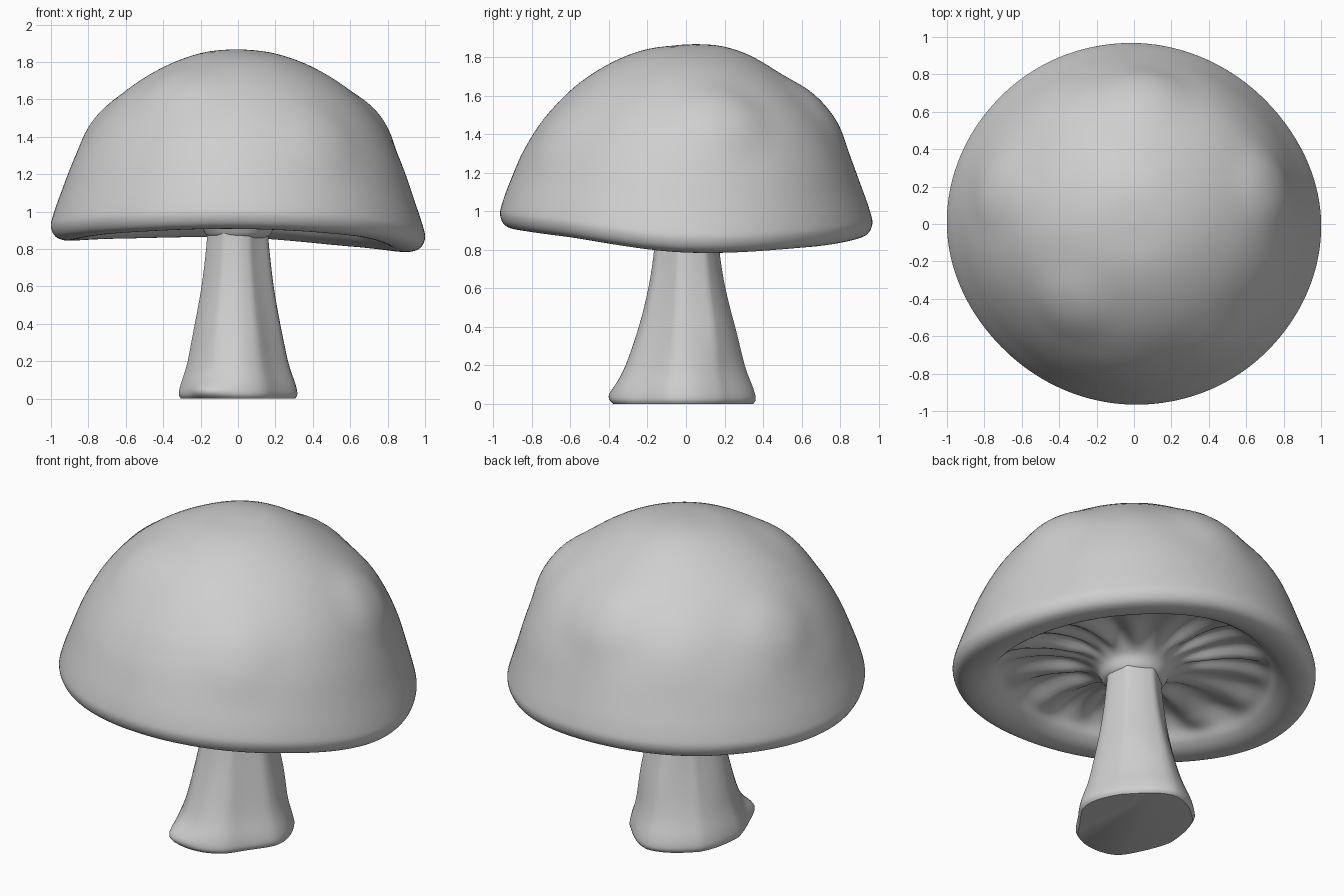
import bpy, bmesh, math
from mathutils import Vector

if "Cube" in bpy.data.objects:
    bpy.data.objects.remove(bpy.data.objects["Cube"])

grey = bpy.data.materials.new("plain_grey")
grey.diffuse_color = (0.62, 0.62, 0.62, 1)
grey.use_nodes = True
grey.node_tree.nodes["Principled BSDF"].inputs["Base Color"].default_value = grey.diffuse_color


def spline(pts, t, closed=False):
    """Catmull-Rom through tuples; t counts points."""
    n = len(pts)
    i = math.floor(t) if closed else min(int(t), n - 2)
    f = t - i
    pick = lambda k: pts[k % n] if closed else pts[max(0, min(n - 1, k))]
    a, b, c, d = (pick(i + k) for k in (-1, 0, 1, 2))
    return [0.5 * (2 * q + (r - p) * f + (2 * p - 5 * q + 4 * r - s) * f * f
                   + (3 * q - p - 3 * r + s) * f ** 3) for p, q, r, s in zip(a, b, c, d)]


def around(values, ang):
    """Smooth value around the circle from evenly spaced samples."""
    return spline([(v,) for v in values], ang / math.tau * len(values), True)[0]


def smooth(a, b, x):
    t = max(0.0, min(1.0, (x - a) / (b - a)))
    return t * t * (3 - 2 * t)


def lathe(name, profile, steps, segs, shape, angle):
    """Revolve a profile; shape(r, z, ang, t) returns the final point."""
    bm = bmesh.new()
    rings = []
    total = (len(profile) - 1) * steps
    for j in range(total + 1):
        t = j / steps
        r, z = spline(profile, t)
        rings.append([bm.verts.new(shape(max(r, 0), z, math.tau * i / segs, t))
                      for i in range(segs)])
    for lo, hi in zip(rings, rings[1:]):
        for i in range(segs):
            k = (i + 1) % segs
            bm.faces.new((lo[i], lo[k], hi[k], hi[i]))
    bmesh.ops.remove_doubles(bm, verts=bm.verts, dist=1e-5)
    bmesh.ops.holes_fill(bm, edges=[e for e in bm.edges if e.is_boundary], sides=0)
    bmesh.ops.recalc_face_normals(bm, faces=bm.faces)
    me = bpy.data.meshes.new(name)
    bm.to_mesh(me)
    bm.free()
    ob = bpy.data.objects.new(name, me)
    bpy.context.collection.objects.link(ob)
    me.materials.append(grey)
    bpy.ops.object.select_all(action='DESELECT')
    ob.select_set(True)
    bpy.context.view_layer.objects.active = ob
    bpy.ops.object.shade_smooth_by_angle(angle=math.radians(angle))
    return ob


# Cap: dome, rounded rim and hollow underside running down to the stem
cap_profile = [(0, 1.86), (.2, 1.843), (.4, 1.772), (.6, 1.645), (.76, 1.48), (.87, 1.295),
               (.948, 1.1), (.99, .98), (1.0, .92), (.975, .87), (.92, .85), (.85, .858),
               (.79, .89), (.73, .945), (.62, .985), (.47, 1.0), (.31, .985), (.21, .94),
               (.15, .86), (0, .86)]
cap_radius = [1.0, .962, .967, .985, 1.0, .965, .965, .983]
# Rim droops on the sides and lifts at the front
rim_lift = [-.064, -.037, .012, .006, -.004, .037, .058, .02]
# Soft bumps on the dome: centre, radius, height
bumps = [((.74, .2, 1.49), .2, .034), ((-.33, -.42, 1.62), .19, .022),
         ((-.03, .2, 1.85), .24, .012), ((.05, .74, 1.54), .22, .034),
         ((-.76, .2, 1.48), .2, .025), ((.45, -.66, 1.4), .2, .015),
         ((.6, .6, 1.35), .35, .018), ((-.4, .68, 1.45), .2, .012)]


def cap_shape(r, z, a, t):
    c, s = math.cos(a), math.sin(a)
    under = t > 10
    w = smooth(.1, .8, r) if under else 1 - smooth(.95, 1.6, z)
    rad = r * around(cap_radius, a)
    p = Vector((rad * c, rad * s, z + around(rim_lift, a) * w))
    if under:
        # Radial gills
        band = smooth(.2, .42, r) * (1 - smooth(.64, .8, r))
        p.z += band * (.016 * math.cos(17 * a + 2 * r + 1.5 * math.sin(3 * a))
                       + .012 * math.sin(10 * a + 1))
    else:
        out = (p - Vector((0, 0, .9))).normalized()
        p += out * sum(h * math.exp(-((p - Vector(b)).length / q) ** 3) for b, q, h in bumps)
    return p


lathe("cap", cap_profile, 5, 152, cap_shape, 60)

# Stem: softly faceted and flared at the foot
stem_profile = [(.325, 0), (.337, .025), (.325, .08), (.28, .2), (.23, .4), (.194, .6),
                (.17, .8), (.165, .88), (.165, .95), (.165, 1.01)]
foot_radius = [.32, .305, .36, .33, .315, .345, .39, .31]


def stem_shape(r, z, a, t):
    w = 1 - smooth(.05, .45, z)
    oval = 1 + .05 * (1 - smooth(.3, .8, z)) * (1 - math.cos(2 * a))
    oval -= .12 * max(0, -math.sin(2 * a)) ** 1.5
    facet = (a + .25) % (math.tau / 7) - math.pi / 7
    flat = .975 + .45 * (1 / math.cos(facet) - 1)
    foot = around(foot_radius, a) / .337
    rad = r * ((1 - w) * oval * flat + w * foot * (.5 + .5 * flat))
    # Small knob beside the foot
    d = (a - math.radians(244) + math.pi) % math.tau - math.pi
    rad += .05 * math.exp(-(d / .33) ** 2 - ((z - .045) / .055) ** 2)
    return (rad * math.cos(a), rad * math.sin(a), max(z, 0))


lathe("stem", stem_profile, 4, 70, stem_shape, 50)
